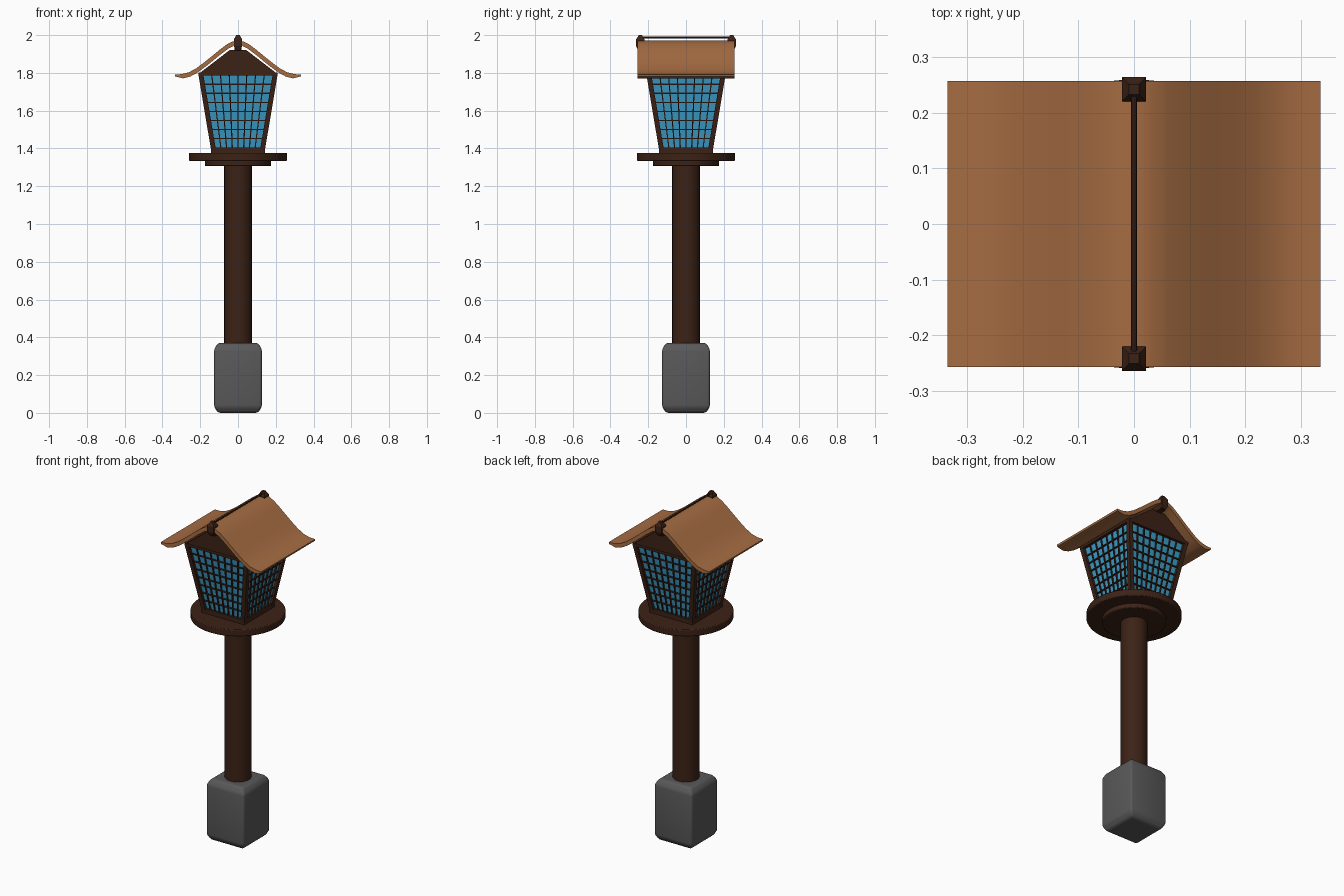
import bpy, bmesh, math
from mathutils import Vector, Matrix

if "Cube" in bpy.data.objects:
    bpy.data.objects.remove(bpy.data.objects["Cube"])


def material(name, rgb):
    m = bpy.data.materials.new(name)
    m.diffuse_color = (*rgb, 1)
    m.use_nodes = True
    m.node_tree.nodes["Principled BSDF"].inputs["Base Color"].default_value = m.diffuse_color
    return m


WOOD = material("dark_wood", (0.045, 0.016, 0.008))
ROOF = material("roof_wood", (0.38, 0.15, 0.055))
PANE = material("blue_pane", (0.045, 0.34, 0.58))
STONE = material("grey_stone", (0.1, 0.1, 0.1))


def finish(name, bm, mat, bevel=0, segments=2, smooth=True):
    bmesh.ops.recalc_face_normals(bm, faces=bm.faces)
    mesh = bpy.data.meshes.new(name)
    bm.to_mesh(mesh)
    bm.free()
    ob = bpy.data.objects.new(name, mesh)
    bpy.context.collection.objects.link(ob)
    mesh.materials.append(mat)
    if bevel:
        mod = ob.modifiers.new("bevel", 'BEVEL')
        mod.width, mod.segments, mod.limit_method = bevel, segments, 'ANGLE'
    if smooth:
        bpy.ops.object.select_all(action='DESELECT')
        ob.select_set(True)
        bpy.context.view_layer.objects.active = ob
        bpy.ops.object.shade_smooth_by_angle(angle=math.radians(40))
    return ob


def loft(bm, rings):
    """Skin a list of equal-length point rings and cap both ends."""
    vs = [[bm.verts.new(p) for p in r] for r in rings]
    n = len(vs[0])
    for a, b in zip(vs, vs[1:]):
        for i in range(n):
            bm.faces.new((a[i], a[(i + 1) % n], b[(i + 1) % n], b[i]))
    bm.faces.new(vs[0][::-1])
    bm.faces.new(vs[-1])


def square(h, z, cy=0):
    return [(sx * h, cy + sy * h, z) for sx, sy in ((-1, -1), (1, -1), (1, 1), (-1, 1))]


def circle(r, z, n=32):
    return [(r * math.cos(i * math.tau / n), r * math.sin(i * math.tau / n), z) for i in range(n)]


def bar(bm, p, q, w, d):
    """Rectangular bar from p to q: w across the face, d through it."""
    p, q = Vector(p), Vector(q)
    along = (q - p).normalized()
    out = Vector((0, 1, 0))
    side = along.cross(out).normalized() * w / 2
    out = out * d / 2
    loft(bm, [[e - side - out, e + side - out, e + side + out, e - side + out] for e in (p, q)])


def four_sides(bm):
    geom = bm.verts[:] + bm.edges[:] + bm.faces[:]
    for k in range(1, 4):
        new = bmesh.ops.duplicate(bm, geom=geom)["geom"]
        bmesh.ops.rotate(bm, verts=[v for v in new if isinstance(v, bmesh.types.BMVert)],
                         cent=(0, 0, 0), matrix=Matrix.Rotation(k * math.pi / 2, 3, 'Z'))


# stone foot
bm = bmesh.new()
loft(bm, [square(0.105, 0), square(0.126, 0.03), square(0.126, 0.34), square(0.105, 0.37)])
finish("stone_foot", bm, STONE, 0.012, 3)

# post and round table
bm = bmesh.new()
loft(bm, [circle(0.073, 0.35), circle(0.073, 1.32)])
finish("post", bm, WOOD)
for name, r, z0, z1 in (("lower_disc", 0.175, 1.306, 1.336), ("upper_disc", 0.26, 1.334, 1.376)):
    bm = bmesh.new()
    loft(bm, [circle(r, z0, 48), circle(r, z1, 48)])
    finish(name, bm, WOOD, 0.005)

# flared lantern box
Z0, Z1 = 1.376, 1.80


def half(z):
    return 0.14 + (z - Z0) / (Z1 - Z0) * 0.071


bm = bmesh.new()
loft(bm, [square(half(z) - 0.016, z) for z in (Z0, Z1)])
finish("pane", bm, PANE, smooth=False)

bm = bmesh.new()
loft(bm, [[(x, y, z) for x, y in ((-half(z), -half(z)), (0.026 - half(z), -half(z)),
          (0.026 - half(z), 0.026 - half(z)), (-half(z), 0.026 - half(z)))] for z in (Z0, Z1)])
four_sides(bm)
finish("corner_posts", bm, WOOD, smooth=False)

bm = bmesh.new()
for z, h in ((1.39, 0.028), (1.795, 0.016)):
    bar(bm, (-half(z), 0.012 - half(z), z), (half(z), 0.012 - half(z), z), h, 0.024)
four_sides(bm)
finish("lantern_rails", bm, WOOD, smooth=False)

# lattice of thin bars on each side
bm = bmesh.new()
for i in range(1, 8):
    z = 1.404 + (1.788 - 1.404) * i / 8
    w = half(z) - 0.02
    bar(bm, (-w, 0.014 - half(z), z), (w, 0.014 - half(z), z), 0.006, 0.012)
    t = i / 4 - 1
    bar(bm, (t * (half(Z0) - 0.024), 0.014 - half(Z0), Z0),
        (t * (half(Z1) - 0.024), 0.014 - half(Z1), Z1), 0.006, 0.012)
four_sides(bm)
finish("lattice", bm, WOOD, smooth=False)

# gable block under the roof
bm = bmesh.new()
loft(bm, [[(-0.208, y, 1.795), (0.208, y, 1.795), (0.045, y, 1.92), (-0.045, y, 1.92)]
          for y in (-0.208, 0.208)])
finish("gable", bm, WOOD, smooth=False)

# swept roof: one curved sheet mirrored about the ridge
upper = [(0, 1.972), (0.03, 1.966), (0.06, 1.95), (0.10, 1.92), (0.14, 1.887), (0.18, 1.855),
         (0.22, 1.825), (0.26, 1.803), (0.30, 1.793), (0.335, 1.792)]
lower = [(max(x - 0.008, 0), z - 0.022) for x, z in upper]
lower[-1] = (0.332, 1.781)
prof = upper + [(-x, z) for x, z in upper[:0:-1]]
right = upper + lower[::-1]
bm = bmesh.new()
ys = (-0.257, 0.257)
top = upper[:0:-1] + [(-x, z) for x, z in upper]
under = lower[:0:-1] + [(-x, z) for x, z in lower]
tv = [[bm.verts.new((x, y, z)) for x, z in top] for y in ys]
uv = [[bm.verts.new((x, y, z)) for x, z in under] for y in ys]
for i in range(len(top) - 1):
    bm.faces.new((tv[0][i], tv[0][i + 1], tv[1][i + 1], tv[1][i]))
    bm.faces.new((uv[0][i], uv[1][i], uv[1][i + 1], uv[0][i + 1]))
    for k in (0, 1):
        bm.faces.new((tv[k][i], tv[k][i + 1], uv[k][i + 1], uv[k][i]))
for i in (0, -1):
    bm.faces.new((tv[0][i], tv[1][i], uv[1][i], uv[0][i]))
finish("roof", bm, ROOF)

# ridge beam, end knobs and the thin rod between them
bm = bmesh.new()
loft(bm, [[(-0.018, y, 1.915), (0.018, y, 1.915), (0.018, y, 1.95), (-0.018, y, 1.95)]
          for y in (-0.245, 0.245)])
finish("ridge_beam", bm, WOOD, smooth=False)
for name, cy in (("front_knob", -0.242), ("back_knob", 0.242)):
    bm = bmesh.new()
    loft(bm, [square(h, z, cy) for h, z in ((0.012, 1.918), (0.022, 1.942), (0.022, 1.978),
                                            (0.014, 1.99), (0.009, 2.0))])
    finish(name, bm, WOOD, smooth=False)
bm = bmesh.new()
loft(bm, [[(x, y, z + 1.988) for x, z, _ in circle(0.005, 0, 8) for z in [z]] for y in (-0.235, 0.235)])
finish("ridge_rod", bm, WOOD)
